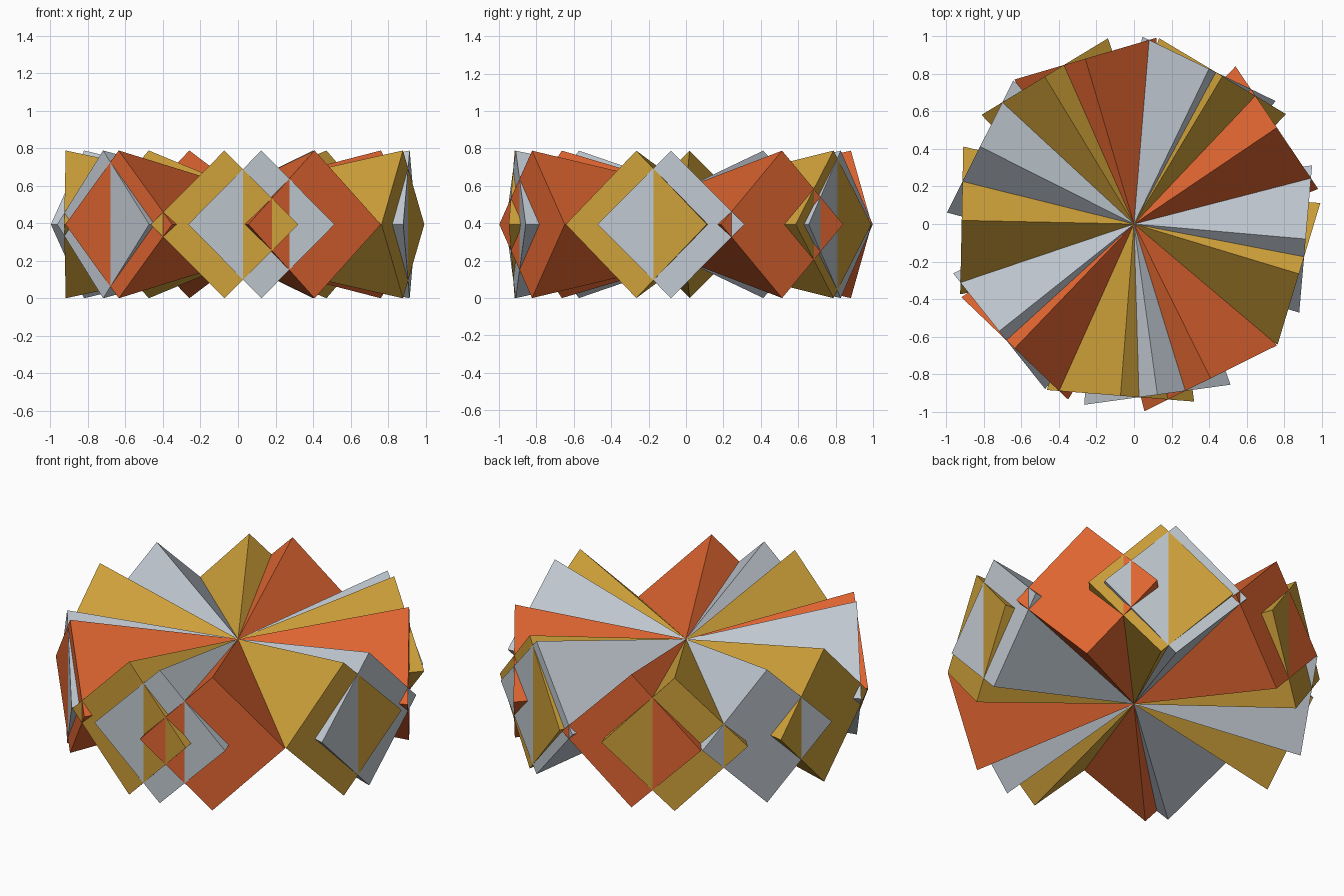
import bpy
from math import radians, pi

cube = bpy.data.objects.get("Cube")
if cube:
    bpy.data.objects.remove(cube, do_unlink=True)

RADIUS = 0.394   # half diagonal of each square base
REACH = 0.919    # distance from the hub to each base


def material(name, rgb):
    mat = bpy.data.materials.new(name)
    mat.use_nodes = True
    colour = (*rgb, 1.0)
    mat.diffuse_color = colour
    mat.node_tree.nodes["Principled BSDF"].inputs["Base Color"].default_value = colour
    return mat


def pyramid(name, degrees, mat):
    """Long four-sided pyramid centred on the hub, its base facing outward."""
    bpy.ops.mesh.primitive_cone_add(
        vertices=4, radius1=RADIUS, radius2=0, depth=2 * REACH,
        location=(0, 0, RADIUS), rotation=(0, -pi / 2, radians(degrees)))
    obj = bpy.context.object
    obj.name = name
    obj.data.materials.append(mat)


# Colour and outward headings of each group of pyramids
groups = {
    "yellow": ((0.62, 0.355, 0.042), (-94.5, -16.8, 59.1, 121.2, 178.8)),
    "grey": ((0.527, 0.578, 0.631), (-82.2, -5.0, 64.2, 153.3, 218.5)),
    "orange": ((0.74, 0.13, 0.03), (-63.6, 34.0, 106.4, 226.2)),
}

for colour, (rgb, headings) in groups.items():
    mat = material(colour, rgb)
    for i, heading in enumerate(headings, 1):
        pyramid(f"{colour}_pyramid_{i}", heading, mat)
